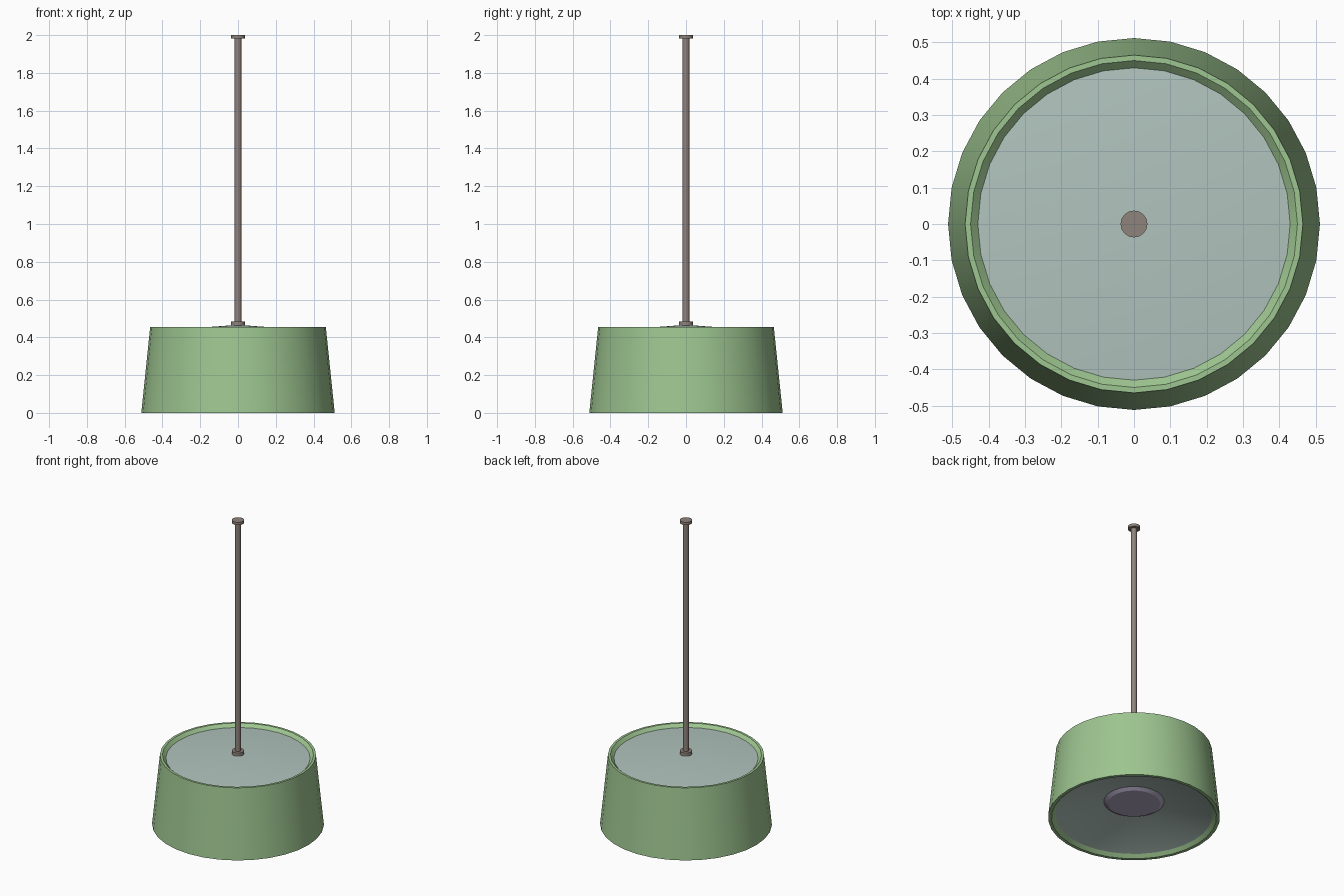
import bpy, bmesh, math
from mathutils import Matrix

cube = bpy.data.objects.get("Cube")
if cube:
    bpy.data.objects.remove(cube, do_unlink=True)


def material(name, color):
    mat = bpy.data.materials.new(name)
    mat.use_nodes = True
    mat.diffuse_color = (*color, 1)
    mat.node_tree.nodes["Principled BSDF"].inputs["Base Color"].default_value = (*color, 1)
    return mat


def lathe(name, profile, mat, sides, closed=False):
    """Turn a (radius, height) profile around z; closed joins its ends."""
    bm = bmesh.new()
    verts = [bm.verts.new((r, 0, z)) for r, z in profile]
    edges = [bm.edges.new(pair) for pair in zip(verts, verts[1:])]
    if closed:
        edges.append(bm.edges.new((verts[-1], verts[0])))
    bmesh.ops.spin(bm, geom=verts + edges, cent=(0, 0, 0), axis=(0, 0, 1),
                   angle=math.tau, steps=sides, use_merge=False)
    bmesh.ops.remove_doubles(bm, verts=bm.verts, dist=0.0001)
    bmesh.ops.recalc_face_normals(bm, faces=bm.faces)
    mesh = bpy.data.meshes.new(name)
    bm.to_mesh(mesh)
    bm.free()
    mesh.materials.append(mat)
    mesh.polygons.foreach_set("use_smooth", [True] * len(mesh.polygons))
    mesh.set_sharp_from_angle(angle=math.radians(25))
    obj = bpy.data.objects.new(name, mesh)
    bpy.context.collection.objects.link(obj)
    return obj


def cylinder(name, radius, bottom, top, mat, sides=16):
    return lathe(name, [(0, bottom), (radius, bottom), (radius, top), (0, top)], mat, sides)


green = material("sage green", (0.34, 0.56, 0.28))
glass = material("frosted grey", (0.44, 0.55, 0.51))
metal = material("brown metal", (0.28, 0.23, 0.20))
lens = material("lilac grey", (0.44, 0.39, 0.53))

# Tapered drum shade with a sloping lip at both ends
lathe("shade", [(0.43, 0.435), (0.45, 0.455), (0.465, 0.455),
                (0.512, 0), (0.492, 0), (0.47, 0.02)], green, 32, closed=True)

# Diffuser filling the shade: low cone on top, hollow cone below
lathe("diffuser", [(0, 0.466), (0.43, 0.435), (0.47, 0.02),
                   (0.18, 0.11), (0, 0.11)], glass, 32)

# Bevelled lamp disc under the diffuser
lathe("lamp_disc", [(0, 0.115), (0.18, 0.109), (0.155, 0.095), (0, 0.095)], lens, 32)

# Hanging rod with a collar at each end
cylinder("rod", 0.018, 0.46, 1.99, metal)
cylinder("lower_collar", 0.037, 0.455, 0.485, metal)
cylinder("ceiling_collar", 0.037, 1.982, 2.0, metal)
